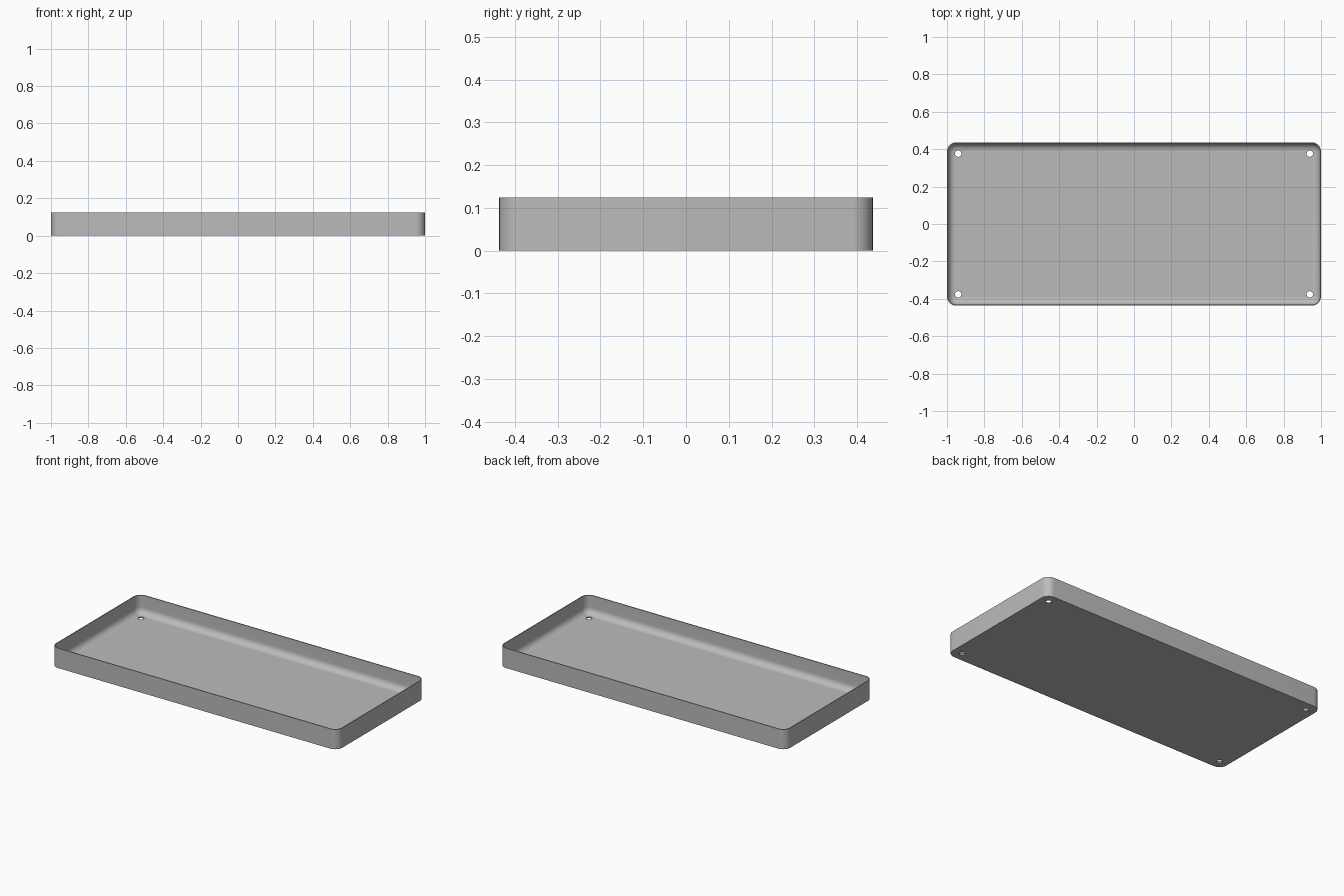
import bpy
import bmesh
from math import pi, sin, cos, radians

cube = bpy.data.objects.get("Cube")
if cube:
    bpy.data.objects.remove(cube, do_unlink=True)

HALF_X, HALF_Y, HEIGHT = 1.0, 0.437, 0.125
CORNER, WALL, FLOOR, FILLET = 0.05, 0.006, 0.008, 0.04
HOLE_X, HOLE_Y, HOLE_R = 0.94, 0.376, 0.017
STEPS = 10

grey = bpy.data.materials.new("plain grey")
grey.use_nodes = True
colour = (0.5, 0.5, 0.5, 1)
grey.diffuse_color = colour
grey.node_tree.nodes["Principled BSDF"].inputs["Base Color"].default_value = colour


def ring(bm, inset, z):
    """Rounded rectangle of vertices, drawn in from the outer outline."""
    r = CORNER - inset
    verts = []
    for i, (sx, sy) in enumerate([(1, 1), (-1, 1), (-1, -1), (1, -1)]):
        for k in range(STEPS + 1):
            a = (i + k / STEPS) * pi / 2
            x = sx * (HALF_X - CORNER) + r * cos(a)
            y = sy * (HALF_Y - CORNER) + r * sin(a)
            verts.append(bm.verts.new((x, y, z)))
    return verts


# Section of the tray: outer wall, rim, inner wall, fillet into the floor
section = [(0, 0), (0, HEIGHT), (WALL, HEIGHT)]
for k in range(STEPS + 1):
    a = k / STEPS * pi / 2
    section.append((WALL + FILLET * (1 - cos(a)), FLOOR + FILLET * (1 - sin(a))))

bm = bmesh.new()
rings = [ring(bm, inset, z) for inset, z in section]
for low, high in zip(rings, rings[1:]):
    for i in range(len(low)):
        j = (i + 1) % len(low)
        bm.faces.new((low[i], low[j], high[j], high[i]))
bm.faces.new(rings[0][::-1])
bm.faces.new(rings[-1])
bmesh.ops.recalc_face_normals(bm, faces=bm.faces)
mesh = bpy.data.meshes.new("tray")
bm.to_mesh(mesh)
bm.free()
mesh.materials.append(grey)
tray = bpy.data.objects.new("tray", mesh)
bpy.context.collection.objects.link(tray)

# Four screw holes through the floor
for sx in (-1, 1):
    for sy in (-1, 1):
        bpy.ops.mesh.primitive_cylinder_add(
            vertices=32, radius=HOLE_R, depth=0.1,
            location=(sx * HOLE_X, sy * HOLE_Y, 0))
        cutter = bpy.context.object
        cutter.name = "hole_cutter"
        cutter.data.materials.append(grey)
        cut = tray.modifiers.new("hole", 'BOOLEAN')
        cut.operation = 'DIFFERENCE'
        cut.solver = 'EXACT'
        cut.object = cutter
        bpy.ops.object.select_all(action='DESELECT')
        tray.select_set(True)
        bpy.context.view_layer.objects.active = tray
        bpy.ops.object.modifier_apply(modifier=cut.name)
        bpy.data.objects.remove(cutter, do_unlink=True)

bpy.ops.object.shade_smooth_by_angle(angle=radians(30))
